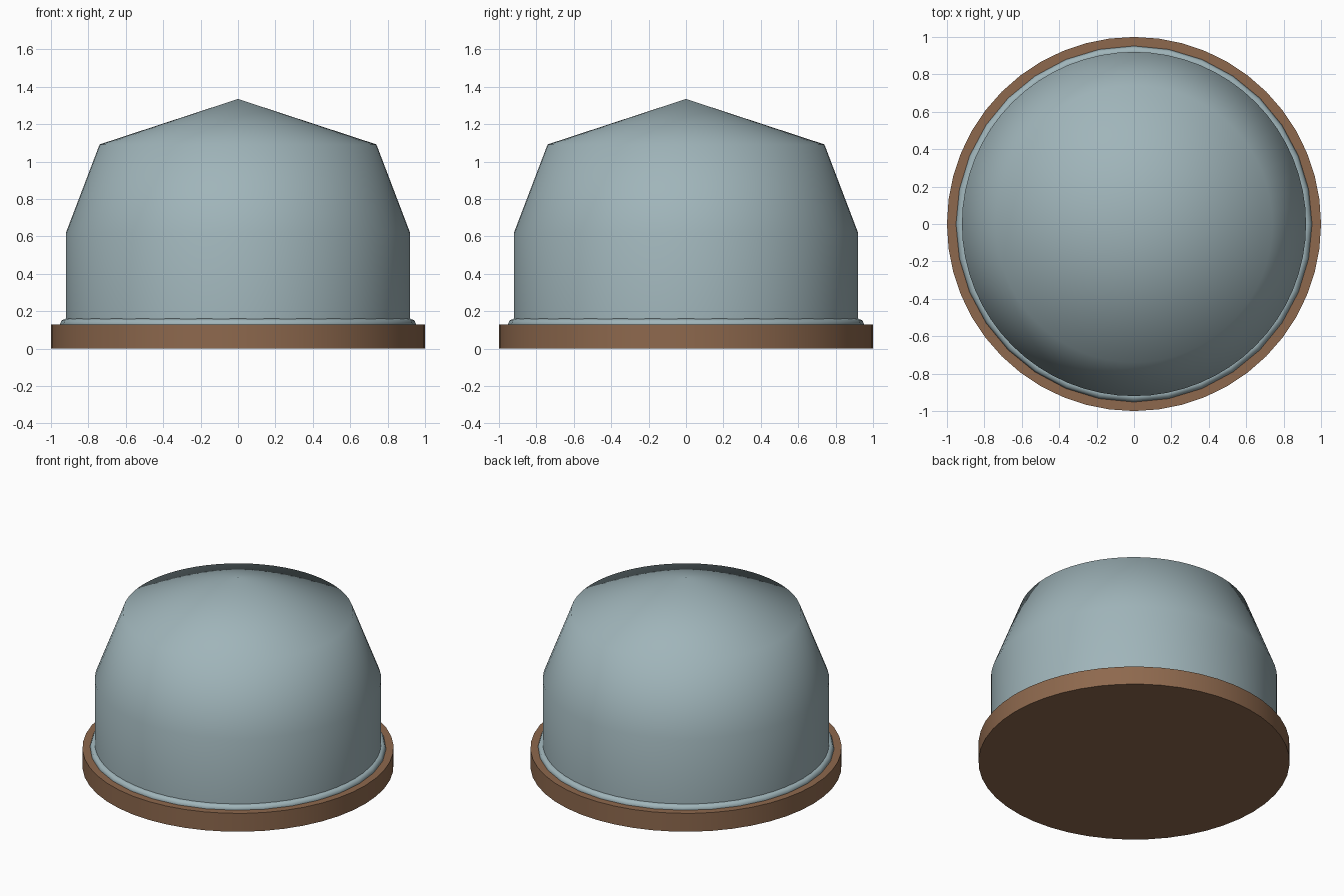
import bpy, math

cube = bpy.data.objects.get("Cube")
if cube:
    bpy.data.objects.remove(cube, do_unlink=True)


def material(name, rgb):
    mat = bpy.data.materials.new(name)
    mat.use_nodes = True
    mat.diffuse_color = (*rgb, 1)
    mat.node_tree.nodes["Principled BSDF"].inputs["Base Color"].default_value = (*rgb, 1)
    return mat


def lathe(name, profile, segments, mat):
    """Revolve (radius, z) points, listed bottom to top, about the z axis."""
    verts, rings, faces = [], [], []
    for r, z in profile:
        count = segments if r > 0 else 1
        start = len(verts)
        for i in range(count):
            a = math.tau * i / segments
            verts.append((r * math.cos(a), r * math.sin(a), z))
        rings.append([start + i % count for i in range(segments + 1)])
    for low, high in zip(rings, rings[1:]):
        for i in range(segments):
            quad = (low[i], low[i + 1], high[i + 1], high[i])
            faces.append(list(dict.fromkeys(quad)))
    mesh = bpy.data.meshes.new(name)
    mesh.from_pydata(verts, [], faces)
    mesh.materials.append(mat)
    mesh.update()
    obj = bpy.data.objects.new(name, mesh)
    bpy.context.collection.objects.link(obj)
    return obj


def smooth(obj, degrees):
    bpy.ops.object.select_all(action="DESELECT")
    obj.select_set(True)
    bpy.context.view_layer.objects.active = obj
    bpy.ops.object.shade_smooth_by_angle(angle=math.radians(degrees))


glass = material("pale blue glass", (0.35, 0.46, 0.49))
wood = material("brown wood", (0.27, 0.14, 0.075))

# Round wooden base
bpy.ops.mesh.primitive_cylinder_add(vertices=48, radius=1, depth=0.13, location=(0, 0, 0.065))
base = bpy.context.object
base.name = "base"
base.data.materials.append(wood)
smooth(base, 30)

# Rim bead where the dome meets the base
bpy.ops.mesh.primitive_torus_add(major_segments=32, minor_segments=8, major_radius=0.922,
                                 minor_radius=0.03, location=(0, 0, 0.13))
rim = bpy.context.object
rim.name = "dome_rim"
rim.data.materials.append(glass)
smooth(rim, 60)

# Glass dome with straight wall, sloped shoulder and shallow pointed cap
dome = lathe("dome", [(0.92, 0.12), (0.92, 0.62), (0.74, 1.092), (0, 1.335)], 64, glass)
smooth(dome, 80)
